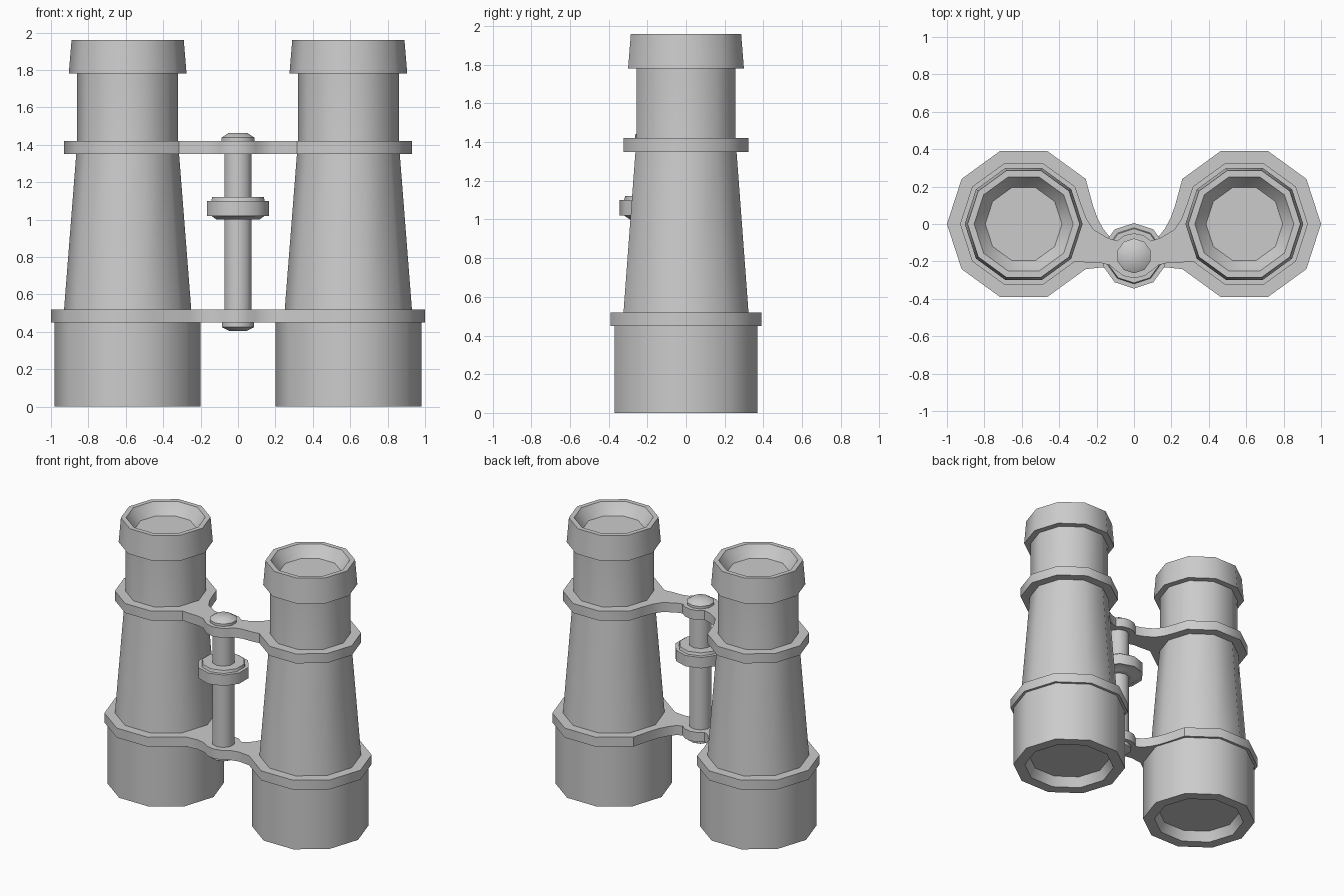
import bpy, bmesh, math
from mathutils import Vector

if "Cube" in bpy.data.objects:
    bpy.data.objects.remove(bpy.data.objects["Cube"])

SIDES = 10
BX, HY = 0.59, -0.17      # barrel axis x, hinge axis y


def finish(name, bm):
    bmesh.ops.remove_doubles(bm, verts=bm.verts, dist=1e-5)
    bmesh.ops.recalc_face_normals(bm, faces=bm.faces)
    me = bpy.data.meshes.new(name)
    bm.to_mesh(me)
    bm.free()
    ob = bpy.data.objects.new(name, me)
    bpy.context.collection.objects.link(ob)
    bpy.ops.object.select_all(action='DESELECT')
    ob.select_set(True)
    bpy.context.view_layer.objects.active = ob
    bpy.ops.object.shade_smooth_by_angle(angle=math.radians(38))
    return ob


def lathe(name, profile, x, y, start=0.0):
    """Turn (radius, z) points into a capped ten-sided solid."""
    bm = bmesh.new()
    rings = []
    for r, z in profile:
        rings.append([bm.verts.new((x + r * math.cos(start + math.tau * i / SIDES),
                                    y + r * math.sin(start + math.tau * i / SIDES), z))
                      for i in range(SIDES)])
    for a, b in zip(rings, rings[1:]):
        for i in range(SIDES):
            j = (i + 1) % SIDES
            bm.faces.new((a[i], a[j], b[j], b[i]))
    bm.faces.new(rings[0])
    bm.faces.new(rings[-1])
    return finish(name, bm)


def bridge(name, z0, z1, radius, front, back):
    """Plate with a ring round each barrel, joined through the hinge boss."""
    ring = [(BX + radius * math.cos(math.radians(a)), radius * math.sin(math.radians(a)))
            for a in range(216, 505, 36)]
    half = front + ring + back
    outline = half + [(-x, y) for x, y in reversed(half) if x > 1e-6]
    bm = bmesh.new()
    face = bm.faces.new([bm.verts.new((x, y, z0)) for x, y in outline])
    new = bmesh.ops.extrude_face_region(bm, geom=[face])
    verts = [g for g in new['geom'] if isinstance(g, bmesh.types.BMVert)]
    bmesh.ops.translate(bm, verts=verts, vec=Vector((0, 0, z1 - z0)))
    return finish(name, bm)


# Barrels with recessed lenses, and flared eyecups
barrel = [(0.28, 0.07), (0.31, 0), (0.39, 0), (0.39, 0.48), (0.342, 0.5),
          (0.34, 0.52), (0.275, 1.35), (0.27, 1.40), (0.27, 1.80)]
eyecup = [(0.25, 1.78), (0.315, 1.78), (0.30, 1.96), (0.265, 1.96),
          (0.245, 1.93), (0.205, 1.88)]
for side, s in (("left", -1), ("right", 1)):
    start = 0 if s > 0 else math.pi
    lathe(side + "_barrel", barrel, s * BX, 0, start)
    lathe(side + "_eyecup", eyecup, s * BX, 0, start)

# Upper and lower bridge plates
boss_front = [(0, -0.29), (0.055, -0.278), (0.095, -0.25)]
boss_back = [(0.09, -0.09), (0.05, -0.06), (0, -0.05)]
bridge("upper_bridge", 1.35, 1.42, 0.34,
       boss_front + [(0.13, -0.22), (0.18, -0.208), (0.25, -0.206)],
       [(0.285, 0.11), (0.255, 0.03), (0.215, -0.03), (0.14, -0.075)] + boss_back)
bridge("lower_bridge", 0.45, 0.52, 0.41,
       boss_front + [(0.13, -0.24), (0.17, -0.232)],
       [(0.22, 0.10), (0.195, 0.03), (0.165, -0.025), (0.13, -0.07)] + boss_back)

# Hinge post with end caps, and focus wheel
lathe("hinge_post", [(0.05, 0.405), (0.09, 0.425), (0.09, 0.45), (0.077, 0.45),
                     (0.077, 1.42), (0.093, 1.42), (0.093, 1.438), (0.055, 1.462)],
      0, HY, math.pi / 2)
lathe("focus_wheel", [(0.07, 1.0), (0.12, 1.0), (0.15, 1.02), (0.175, 1.02),
                      (0.175, 1.10), (0.15, 1.10), (0.145, 1.12), (0.07, 1.12)],
      0, HY, math.pi / 2)
